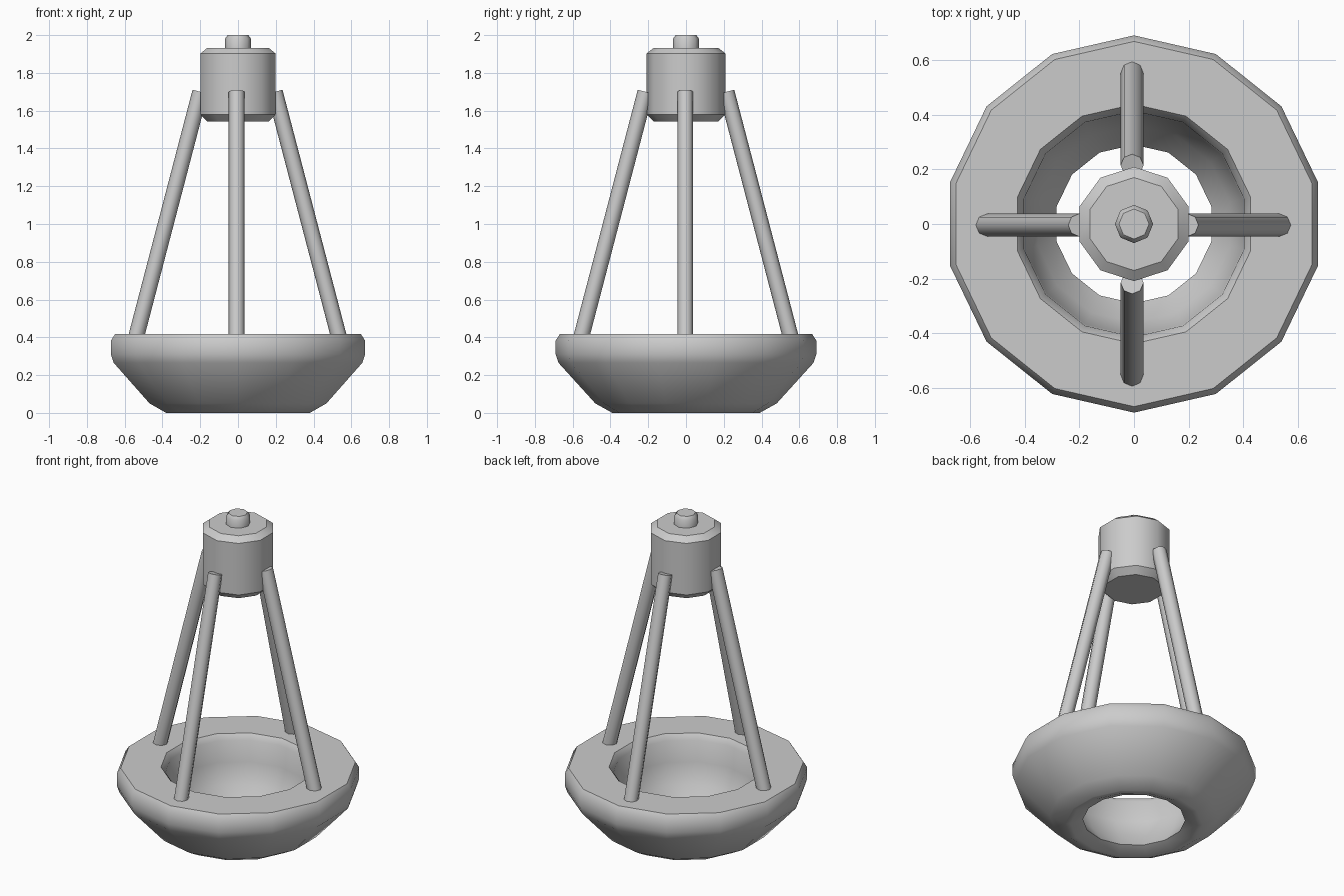
import bpy, bmesh, math
from mathutils import Vector

if "Cube" in bpy.data.objects:
    bpy.data.objects.remove(bpy.data.objects["Cube"])


def finish(name, bm, angle):
    bmesh.ops.recalc_face_normals(bm, faces=bm.faces)
    mesh = bpy.data.meshes.new(name)
    bm.to_mesh(mesh)
    bm.free()
    ob = bpy.data.objects.new(name, mesh)
    bpy.context.collection.objects.link(ob)
    bpy.ops.object.select_all(action='DESELECT')
    ob.select_set(True)
    bpy.context.view_layer.objects.active = ob
    bpy.ops.object.shade_smooth_by_angle(angle=math.radians(angle))
    return ob


def lathe(name, profile, sides, closed, angle=38):
    """Spin (radius, z) points around z; open profiles get end caps."""
    bm = bmesh.new()
    rings = []
    for r, z in profile:
        rings.append([bm.verts.new((r * math.sin(2 * math.pi * i / sides),
                                    r * math.cos(2 * math.pi * i / sides), z))
                      for i in range(sides)])
    pairs = list(zip(rings, rings[1:]))
    if closed:
        pairs.append((rings[-1], rings[0]))
    else:
        bm.faces.new(rings[0])
        bm.faces.new(rings[-1])
    for a, b in pairs:
        for i in range(sides):
            j = (i + 1) % sides
            bm.faces.new((a[i], a[j], b[j], b[i]))
    return finish(name, bm, angle)


def rod(name, start, end, radius, sides=8):
    a, b = Vector(start), Vector(end)
    bm = bmesh.new()
    bmesh.ops.create_cone(bm, cap_ends=True, segments=sides, radius1=radius,
                          radius2=radius, depth=(b - a).length)
    rot = (b - a).to_track_quat('Z', 'Y').to_matrix()
    bmesh.ops.rotate(bm, verts=bm.verts, matrix=rot)
    bmesh.ops.translate(bm, verts=bm.verts, vec=(a + b) / 2)
    return finish(name, bm, 50)


# Open bowl-shaped base ring with bevelled rims
lathe("base_ring", [
    (0.36, 0.0), (0.39, 0.0), (0.48, 0.05), (0.675, 0.265), (0.69, 0.31),
    (0.69, 0.383), (0.668, 0.417), (0.438, 0.417), (0.413, 0.383),
    (0.408, 0.25), (0.36, 0.13), (0.29, 0.03)], 14, True)

# Cap block at the top and its knob
lathe("top_block", [(0.17, 1.542), (0.209, 1.58), (0.209, 1.903), (0.17, 1.933)],
      10, False, 37)
lathe("top_knob", [(0.07, 1.92), (0.07, 1.98), (0.055, 2.0)], 8, False, 50)

# Four slanted support rods
for name, dx, dy, low, high in (("right_rod", 1, 0, 0.54, 0.195),
                                ("left_rod", -1, 0, 0.545, 0.20),
                                ("back_rod", 0, 1, 0.56, 0.215),
                                ("front_rod", 0, -1, 0.56, 0.215)):
    off = Vector((-0.007 * abs(dy), -0.004 * abs(dx), 0))
    rod(name, off + Vector((dx * low, dy * low, 0.38)),
        off + Vector((dx * high, dy * high, 1.70)), 0.042)
